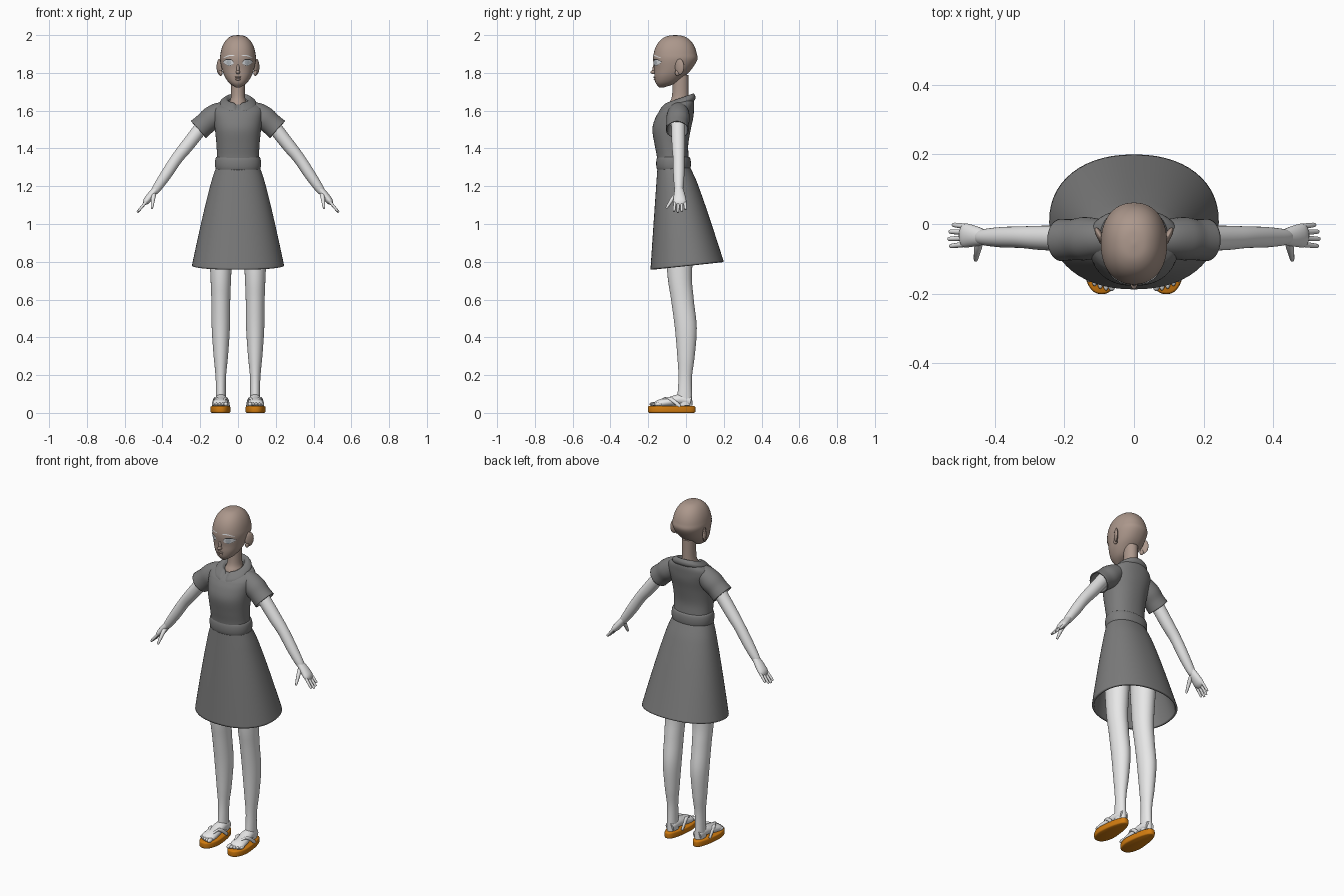
import bpy, bmesh
from math import sin, cos, pi, radians, copysign
from mathutils import Vector, Matrix
from mathutils.bvhtree import BVHTree

if "Cube" in bpy.data.objects:
    bpy.data.objects.remove(bpy.data.objects["Cube"])


def material(name, *colour):
    made = bpy.data.materials.new(name)
    made.use_nodes = True
    made.diffuse_color = (*colour, 1)
    made.node_tree.nodes["Principled BSDF"].inputs["Base Color"].default_value = (*colour, 1)
    return made


SKIN = material("warm_skin", .41, .31, .26)
LIP = material("lip_brown", .27, .17, .15)
PALE = material("pale_body", .8, .8, .8)
CLOTH = material("grey_cloth", .2, .2, .2)
SOLE = material("orange_sole", .64, .2, .005)
WHITE = material("eye_white", .85, .87, .9)
IRIS = material("pale_iris", .5, .54, .58)
DARK = material("lash_dark", .04, .04, .04)


def finish(name, bm, colour, mirror):
    bmesh.ops.remove_doubles(bm, verts=bm.verts, dist=.00001)
    mesh = bpy.data.meshes.new(name)
    for face in bm.faces:
        face.smooth = True
    bm.to_mesh(mesh)
    bm.free()
    mesh.set_sharp_from_angle(angle=radians(50))
    mesh.materials.append(colour)
    part = bpy.data.objects.new(name, mesh)
    bpy.context.scene.collection.objects.link(part)
    if mirror:
        part.modifiers.new("Mirror", 'MIRROR').use_mirror_merge = False
    return part


def thicken(part, amount):
    solid = part.modifiers.new("Thickness", 'SOLIDIFY')
    solid.thickness = amount


def spline(keys, steps=5):
    # Catmull-Rom through every key, all components at once
    keys = [Vector(key) for key in keys]
    keys = [keys[0]] + keys + [keys[-1]]
    points = []
    for a, b, c, d in zip(keys, keys[1:], keys[2:], keys[3:]):
        for step in range(steps):
            t = step / steps
            points.append(b + (c - a) * (t / 2) + (a * 2 - b * 5 + c * 4 - d) * (t * t / 2)
                          + (b * 3 - a - c * 3 + d) * (t ** 3 / 2))
    return points + [keys[-1]]


def join_rings(name, rings, colour, cap, mirror):
    bm = bmesh.new()
    loops = [[bm.verts.new(point) for point in ring] for ring in rings]
    for low, high in zip(loops, loops[1:]):
        for i in range(len(low)):
            bm.faces.new((low[i - 1], low[i], high[i], high[i - 1]))
    if cap:
        bm.faces.new(loops[0])
        bm.faces.new(loops[-1])
    bmesh.ops.recalc_face_normals(bm, faces=bm.faces)
    return finish(name, bm, colour, mirror)


def stack(name, keys, colour, cap=True, mirror=False, centre=0, lean=None, warp=None, power=2.2, sides=48):
    # level slices: height, half width, front y, back y
    rings = []
    for z, half, front, back in spline(keys):
        ring = []
        for i in range(sides):
            c, s = cos(2 * pi * i / sides), sin(2 * pi * i / sides)
            across = half * copysign(abs(c) ** (2 / power), c)
            depth = (back - front) / 2 * copysign(abs(s) ** (2 / power), s)
            rise = lean(z) * depth if lean else 0
            point = Vector((centre + across, (front + back) / 2 + depth, z + rise))
            ring.append(warp(point) if warp else point)
        rings.append(ring)
    return join_rings(name, rings, colour, cap, mirror)


def tube(name, keys, colour, side='Y', flat=(1, 1), cap=True, sides=20):
    # mirrored limb along x, y, z, radius; flat is the thickness ratio at start and end
    keys = [Vector(key) for key in keys]
    if cap:
        tip = (keys[-1] - keys[-2]).xyz.normalized() * keys[-1].w * .6
        keys.append(Vector((*(keys[-1].xyz + tip), keys[-1].w * .3)))
    path = spline(keys)
    last = len(path) - 1
    rings = []
    for i, point in enumerate(path):
        along = (path[min(i + 1, last)] - path[max(i - 1, 0)]).xyz.normalized()
        wide = Vector((side == 'X', side == 'Y', 0))
        wide = (wide - along * wide.dot(along)).normalized()
        thin = along.cross(wide) * (flat[0] + (flat[1] - flat[0]) * i / last)
        turns = [2 * pi * j / sides for j in range(sides)]
        rings.append([point.xyz + (wide * cos(a) + thin * sin(a)) * point.w for a in turns])
    return join_rings(name, rings, colour, cap, True)


def blob(name, at, size, colour, mirror=False, turn=0, axis='X'):
    bm = bmesh.new()
    place = Matrix.Translation(at) @ Matrix.Rotation(radians(turn), 4, axis) @ Matrix.Diagonal((*size, 1))
    bmesh.ops.create_uvsphere(bm, u_segments=20, v_segments=12, radius=1, matrix=place)
    return finish(name, bm, colour, mirror)


# Head: tapered jaw under a rounded dome
jaw = [(1.722, .01, -.14, -.12), (1.745, .045, -.16, -.055), (1.78, .07, -.167, -.01), (1.82, .085, -.168, .03)]
dome = []
for i in range(7):
    swell = cos(i * pi / 12.1) ** .8
    dome.append((1.87 + .13 * sin(i * pi / 12.1), .095 * swell, -.057 - .117 * swell, -.057 + .117 * swell))
head = stack("head", jaw + dome, SKIN)
stack("neck", [(1.6, .07, -.11, .03), (1.64, .048, -.09, .02), (1.68, .037, -.074, .014),
               (1.79, .037, -.07, .014)], SKIN, power=2)
blob("nose_tip", (0, -.167, 1.804), (.011, .021, .011), SKIN)
blob("nose_bridge", (0, -.166, 1.826), (.008, .011, .03), SKIN, turn=-14)
blob("upper_lip", (0, -.166, 1.777), (.017, .006, .005), SKIN)
blob("lower_lip", (0, -.164, 1.766), (.014, .007, .006), SKIN)
blob("ears", (.098, -.034, 1.832), (.01, .027, .042), SKIN, True, -28, 'Z')
blob("ear_lobes", (.092, -.045, 1.8), (.01, .013, .016), SKIN, True)

# Painted face details, laid on the head surface
head_mesh = bmesh.new()
head_mesh.from_mesh(head.data)
surface = BVHTree.FromBMesh(head_mesh)
head_mesh.free()


def decal(name, grid, colour, lift, mirror=True):
    bm = bmesh.new()
    rows = []
    for line in grid:
        hits = [surface.ray_cast(Vector((x, -1, z)), Vector((0, 1, 0)))[0] for x, z in line]
        rows.append([bm.verts.new(hit - Vector((0, lift, 0))) for hit in hits])
    for low, high in zip(rows, rows[1:]):
        for i in range(len(low) - 1):
            bm.faces.new((low[i], low[i + 1], high[i + 1], high[i]))
    bm.normal_update()
    if sum(face.normal.y for face in bm.faces) > 0:
        bmesh.ops.reverse_faces(bm, faces=bm.faces)
    finish(name, bm, colour, mirror)


def oval(x, z, wide, tall, slant):
    turns = [i * pi / 12 for i in range(25)]
    return [[(x + wide * r * cos(a), z + r * (tall * sin(a) + slant * cos(a))) for a in turns]
            for r in (.01, .25, .5, .75, 1)]


def stroke(keys, width):
    path = spline(keys)
    halves = [width * (.3 + .7 * sin(pi * i / (len(path) - 1))) for i in range(len(path))]
    return [[(x, z - half), (x, z), (x, z + half)] for (x, z), half in zip(path, halves)]


decal("eyes", oval(.05, 1.855, .027, .016, .003), WHITE, .002)
decal("irises", oval(.048, 1.856, .0125, .0145, 0), IRIS, .0032)
decal("upper_lashes", stroke([(.022, 1.853), (.035, 1.869), (.062, 1.871), (.08, 1.858)], .0025), DARK, .004)
decal("lower_lashes", stroke([(.026, 1.847), (.05, 1.838), (.076, 1.852)], .001), DARK, .004)
decal("eyebrows", stroke([(.018, 1.891), (.045, 1.892), (.078, 1.879)], .003), WHITE, .003)
decal("mouth_line", stroke([(-.019, 1.772), (.019, 1.772)], .0014), LIP, .007, False)

# Dress
stack("bodice", [
    (1.3, .115, -.15, .02), (1.36, .112, -.155, .014), (1.42, .114, -.166, .012), (1.5, .122, -.178, .025),
    (1.56, .13, -.163, .038), (1.6, .134, -.14, .042), (1.63, .118, -.124, .043),
    (1.655, .06, -.1, .033), (1.64, .05, -.09, .025)], CLOTH, False, lean=lambda z: max(0, z - 1.6) * 6)
band = []
for i in range(7):
    bulge = .01 * sin(i * pi / 6)
    band.append((1.32 - .036 * cos(i * pi / 6), .112 + bulge, -.148 - bulge, .016 + bulge))
stack("waistband", band, CLOTH)
flare = []
for i in range(9):
    drop = i / 8
    spread = drop ** .85
    flare.append((1.3 - .52 * drop, .116 + .128 * spread, -.151 - .037 * drop, .022 + .178 * spread))
skirt = stack("skirt", flare, CLOTH, False, lean=lambda z: .4 * (1.3 - z) ** 2, sides=56)
thicken(skirt, .012)


def notch(point):
    # small V at the front of the collar
    if point.y < -.07:
        point.z -= max(0, .022 - abs(point.x)) * .8
    return point


stack("collar", [(1.622, .094, -.136, .045), (1.632, .099, -.142, .05), (1.648, .092, -.132, .048),
                 (1.666, .065, -.105, .038), (1.652, .047, -.088, .025)],
      CLOTH, False, lean=lambda z: .35, warp=notch, sides=64)
sleeves = tube("sleeves", [(.05, -.04, 1.6, .043), (.1, -.04, 1.588, .055), (.14, -.042, 1.56, .062),
                           (.175, -.045, 1.53, .059), (.209, -.046, 1.5, .061)], CLOTH, cap=False, sides=32)
thicken(sleeves, .006)

# Arms and hands
tube("arms", [(.16, -.042, 1.555, .037), (.265, -.04, 1.42, .035), (.325, -.038, 1.345, .031),
              (.385, -.038, 1.255, .029), (.44, -.038, 1.175, .021)], PALE, sides=28)
tube("palms", [(.43, -.038, 1.19, .022), (.468, -.034, 1.142, .032), (.49, -.033, 1.115, .033)],
     PALE, flat=(.8, .3))
for i, (finger, reach) in enumerate((("index", .9), ("middle", 1), ("ring", .93), ("little", .75))):
    root = Vector((.483, -.058 + .017 * i, 1.122))
    tip = root + Vector((.048, .004 * i - .006, -.058)) * reach
    tube(finger + "_fingers", [(*root, .008), (*root.lerp(tip, .5), .0075), (*tip, .006)], PALE, sides=12)
tube("thumbs", [(.444, -.045, 1.163, .012), (.449, -.07, 1.135, .011), (.455, -.102, 1.087, .006)],
     PALE, side='X', sides=12)

# Legs and feet
stack("legs", [(1.05, .07, -.115, .055), (.75, .056, -.1, .032), (.6, .05, -.079, .041), (.45, .048, -.059, .057),
               (.3, .038, -.046, .046), (.18, .027, -.04, .031), (.04, .027, -.05, .034)],
      PALE, mirror=True, centre=.091, power=2)
tube("feet", [(.09, .025, .06, .026), (.09, -.03, .07, .032), (.092, -.08, .06, .037), (.095, -.15, .047, .04)],
     PALE, side='X', flat=(1.1, .3), sides=28)
for i in range(5):
    size = .0085 if i else .012
    blob(f"toes_{i + 1}", (.064 + i * .0165, -.172 + i * i * .0016, .046), (size, .021, size), PALE, True)


def footbed(point):
    # narrow the sole toward the heel
    heel = min(1, max(0, (point.y + .12) / .13))
    point.x = .093 + (point.x - .093) * (1 - .24 * heel)
    return point


slab = [(z, .055 - inset, inset - .202, .05 - inset)
        for z, inset in ((0, .008), (.006, .001), (.03, .001), (.036, .006))]
stack("sandal_soles", slab, SOLE, mirror=True, centre=.093, warp=footbed, power=2.4)
for label, side in (("outer", 1), ("inner", -1)):
    tube(label + "_sandal_straps", [(.084, -.158, .048, .008), (.09 + side * .025, -.1, .078, .01),
                                    (.091 + side * .037, -.065, .062, .01), (.091 + side * .042, -.035, .036, .009)],
         PALE, flat=(.7, .6), sides=12)
